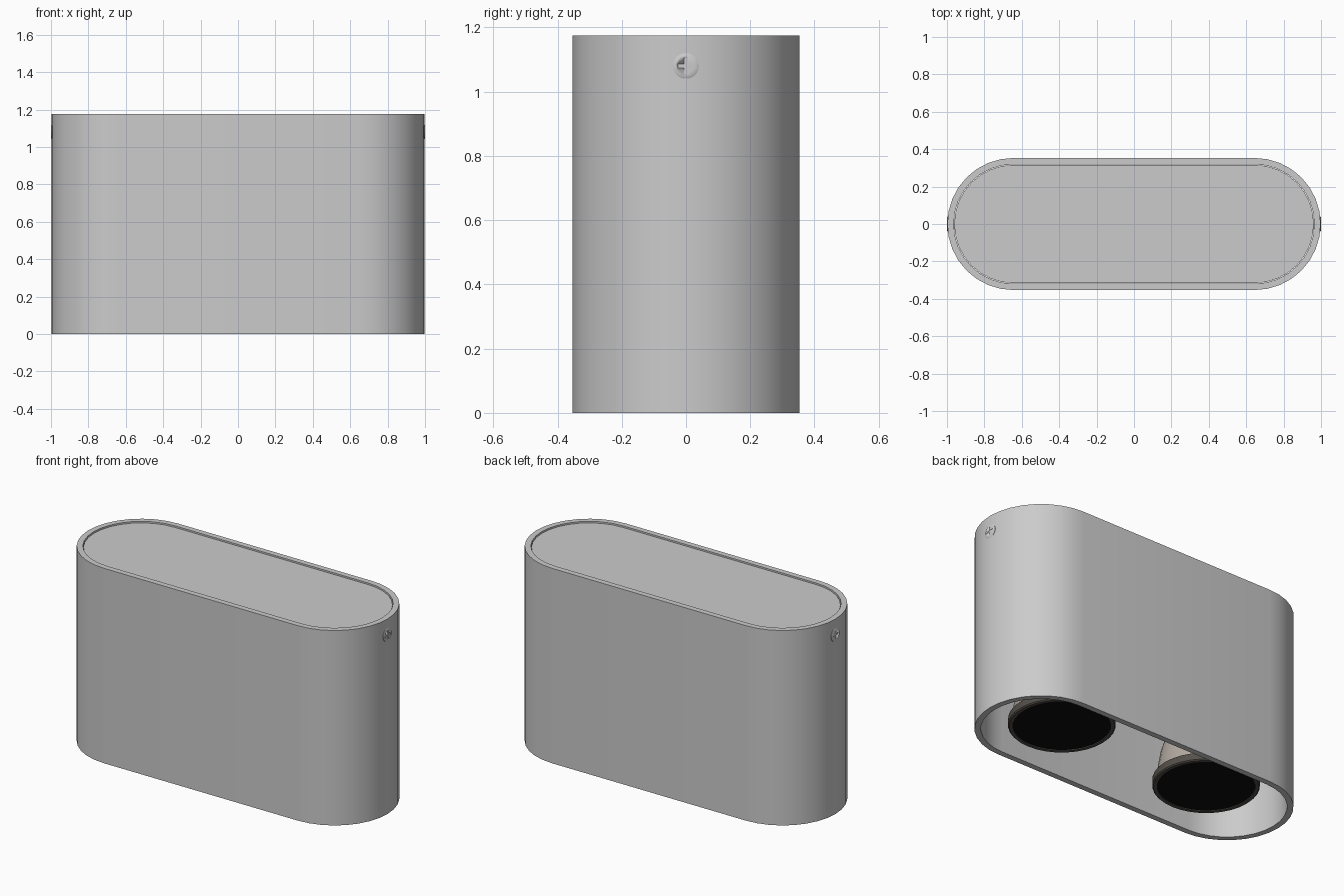
import bpy, bmesh
from math import sin, cos, pi, radians
from mathutils import Matrix

if "Cube" in bpy.data.objects:
    bpy.data.objects.remove(bpy.data.objects["Cube"])

HALF = 0.645      # distance of the rounded-end centres from the middle
R = 0.353         # outer end radius
WALL = 0.034
TOP = 1.175


def material(name, rgb):
    m = bpy.data.materials.new(name)
    m.diffuse_color = (*rgb, 1)
    m.use_nodes = True
    m.node_tree.nodes["Principled BSDF"].inputs["Base Color"].default_value = m.diffuse_color
    return m


def finish(bm, name, mat=None, angle=30):
    bmesh.ops.recalc_face_normals(bm, faces=bm.faces)
    me = bpy.data.meshes.new(name)
    bm.to_mesh(me)
    bm.free()
    ob = bpy.data.objects.new(name, me)
    bpy.context.collection.objects.link(ob)
    if mat:
        me.materials.append(mat)
    bpy.ops.object.select_all(action='DESELECT')
    ob.select_set(True)
    bpy.context.view_layer.objects.active = ob
    bpy.ops.object.shade_smooth_by_angle(angle=radians(angle))
    return ob


def stadium(bm, r, z, n=16):
    pts = []
    for side, start in ((1, -pi / 2), (-1, pi / 2)):
        for i in range(n + 1):
            a = start + pi * i / n
            pts.append(bm.verts.new((side * HALF + r * cos(a), r * sin(a), z)))
    return pts


def bridge(bm, a, b):
    for i in range(len(a)):
        j = (i + 1) % len(a)
        bm.faces.new((a[i], a[j], b[j], b[i]))


def lathe(name, profile, matrix, mat=None, n=32, closed=False):
    bm = bmesh.new()
    rings = [[bm.verts.new((r * cos(2 * pi * i / n), r * sin(2 * pi * i / n), z))
              for i in range(n)] for r, z in profile]
    for a, b in zip(rings, rings[1:]):
        bridge(bm, a, b)
    if closed:
        bridge(bm, rings[-1], rings[0])
    else:
        bm.faces.new(rings[0])
        bm.faces.new(rings[-1])
    bm.transform(matrix)
    return finish(bm, name, mat)


def prism(name, outline, z0, z1, matrix):
    bm = bmesh.new()
    a, b = ([bm.verts.new((x, y, z)) for x, y in outline] for z in (z0, z1))
    bridge(bm, a, b)
    bm.faces.new(a)
    bm.faces.new(b)
    bm.transform(matrix)
    return finish(bm, name)


# Open oval sleeve
bm = bmesh.new()
loops = [stadium(bm, r, z) for r, z in
         ((R, 0), (R, TOP), (R - WALL, TOP), (R - WALL, 0))]
for k in range(4):
    bridge(bm, loops[k], loops[(k + 1) % 4])
finish(bm, "housing")

# Mounting plate set just inside the top
bm = bmesh.new()
low, high = (stadium(bm, R - WALL - 0.003, z) for z in (TOP - 0.04, TOP - 0.008))
bridge(bm, low, high)
bm.faces.new(low)
bm.faces.new(high)
finish(bm, "mounting_plate")

lens_mat = material("lens_black", (0.004, 0.004, 0.004))
rim_mat = material("rim_dark", (0.09, 0.08, 0.07))
bulb_mat = material("bulb_beige", (0.46, 0.41, 0.36))

# Cross outline for the screw recess
w, l = 0.006, 0.025
cross = [(l, -w), (l, w), (w, w), (w, l), (-w, l), (-w, w),
         (-l, w), (-l, -w), (-w, -w), (-w, -l), (w, -l), (w, -w)]

for side, tag in ((1, "right"), (-1, "left")):
    # Spot lamp: lens, rim, reflector body and socket
    at = Matrix.Translation((side * 0.5, 0, 0))
    lathe(f"lens_{tag}", [(0.262, 0.075), (0.262, 0.10)], at, lens_mat)
    lathe(f"lamp_rim_{tag}", [(0.26, 0.07), (0.28, 0.07), (0.286, 0.076),
                              (0.286, 0.115), (0.26, 0.12)], at, rim_mat, closed=True)
    lathe(f"lamp_body_{tag}", [(0.262, 0.10), (0.258, 0.18), (0.243, 0.27),
                               (0.215, 0.36), (0.175, 0.44), (0.135, 0.50),
                               (0.13, 0.66)], at, bulb_mat)
    lathe(f"lamp_socket_{tag}", [(0.15, 0.66), (0.15, 0.80), (0.06, 0.80),
                                 (0.06, TOP - 0.04)], at)

    # Cross-head screw through the end wall
    end = Matrix.Translation((side * 0.96, 0, 1.08)) @ Matrix.Rotation(side * pi / 2, 4, 'Y')
    screw = lathe(f"screw_{tag}", [(0.02, -0.05), (0.02, 0), (0.04, 0),
                                   (0.04, 0.037), (0.034, 0.04)], end)
    cutter = prism("cross_cutter", cross, 0.02, 0.06, end)
    cutter.hide_render = True
    mod = screw.modifiers.new("recess", 'BOOLEAN')
    mod.operation = 'DIFFERENCE'
    mod.solver = 'EXACT'
    mod.object = cutter
    bpy.context.view_layer.objects.active = screw
    bpy.ops.object.modifier_apply(modifier=mod.name)
    bpy.data.objects.remove(cutter)

    # Plate tab that takes the screw
    tab = [(-0.07, -0.06), (0.04, -0.06), (0.04, 0.06), (-0.07, 0.06)]
    prism(f"plate_tab_{tag}", [(-x, y) for x, y in tab], -0.03, -0.012, end
          @ Matrix.Rotation(0 if side > 0 else pi, 4, 'Z'))
